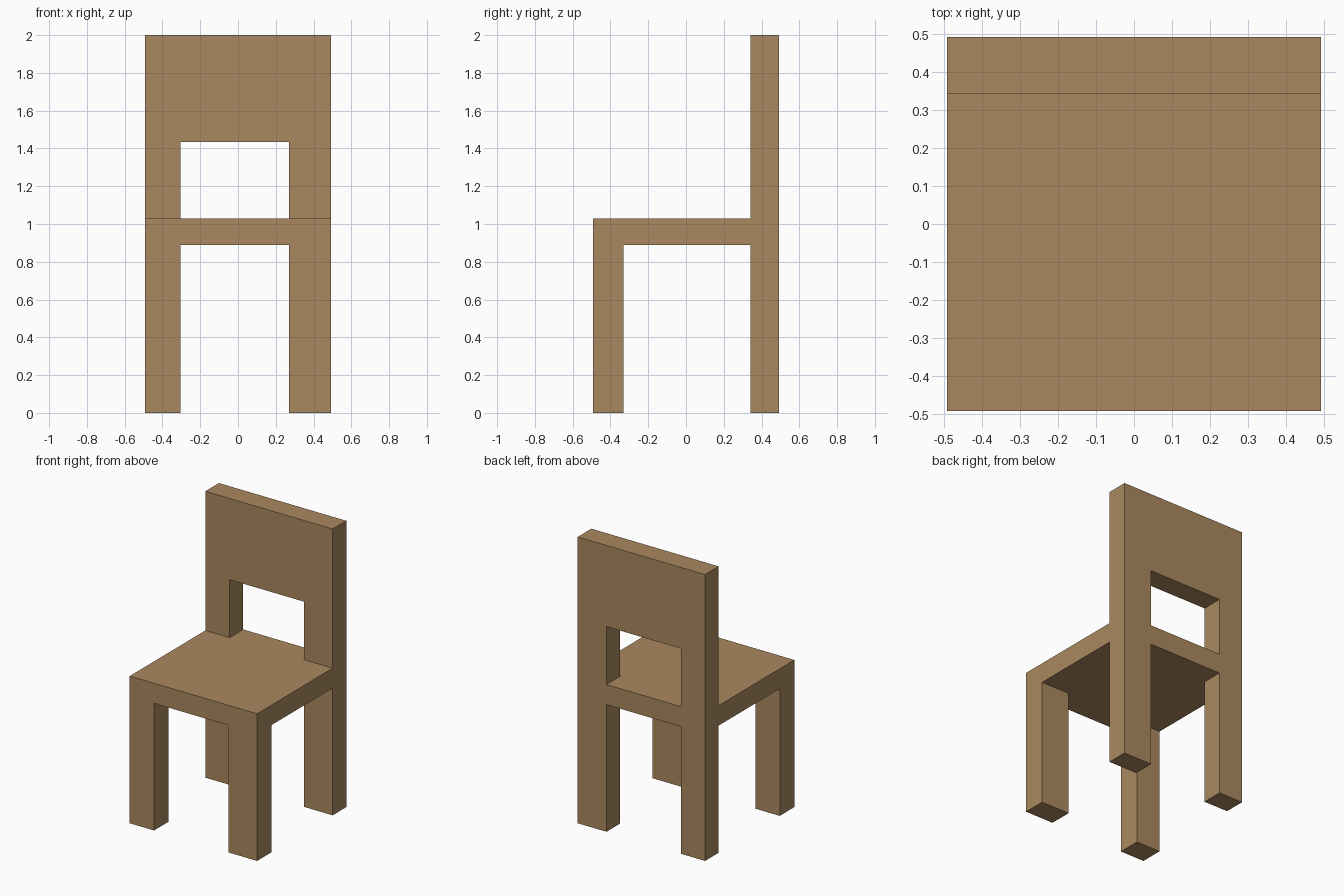
import bpy
import bmesh
import math

if "Cube" in bpy.data.objects:
    bpy.data.objects.remove(bpy.data.objects["Cube"])

# Key dimensions
W = 0.492                      # half width and half depth
XL, XR = -0.304, 0.27          # inner sides of the legs
YF, YB = -0.332, 0.342         # inner faces of front and back frames
Z_UNDER, Z_SEAT, Z_PANEL, Z_TOP = 0.888, 1.028, 1.433, 2.0

wood = bpy.data.materials.new("wood brown")
wood.diffuse_color = (0.402, 0.25, 0.117, 1)
wood.use_nodes = True
wood.node_tree.nodes["Principled BSDF"].inputs["Base Color"].default_value = wood.diffuse_color


def frame(name, loops, y0, y1):
    """Extrude filled x-z outlines (inner loops become holes) from y0 to y1."""
    curve = bpy.data.curves.new(name, 'CURVE')
    curve.dimensions = '2D'
    curve.fill_mode = 'BOTH'
    curve.extrude = (y1 - y0) / 2
    for pts in loops:
        s = curve.splines.new('POLY')
        s.points.add(len(pts) - 1)
        for p, (x, z) in zip(s.points, pts):
            p.co = (x, z, 0, 1)
        s.use_cyclic_u = True
    tmp = bpy.data.objects.new(name + "_outline", curve)
    bpy.context.collection.objects.link(tmp)
    bpy.context.view_layer.update()
    mesh = bpy.data.meshes.new_from_object(tmp.evaluated_get(
        bpy.context.evaluated_depsgraph_get()))
    bpy.data.objects.remove(tmp)

    # Stand the outline upright and weld it into a clean solid
    bm = bmesh.new()
    bm.from_mesh(mesh)
    for v in bm.verts:
        x, z, d = v.co
        v.co = (x, (y0 + y1) / 2 - d, z)
    bmesh.ops.remove_doubles(bm, verts=bm.verts, dist=1e-4)
    bmesh.ops.dissolve_limit(bm, angle_limit=math.radians(1),
                             verts=bm.verts, edges=bm.edges)
    bmesh.ops.recalc_face_normals(bm, faces=bm.faces)
    for f in bm.faces:
        f.smooth = False
        f.material_index = 0
    bm.to_mesh(mesh)
    bm.free()
    mesh.name = name
    mesh.materials.clear()
    mesh.materials.append(wood)
    ob = bpy.data.objects.new(name, mesh)
    bpy.context.collection.objects.link(ob)
    return ob


def arch(top):
    """Outline of two legs joined by everything above the seat underside."""
    return [(-W, 0), (XL, 0), (XL, Z_UNDER), (XR, Z_UNDER),
            (XR, 0), (W, 0), (W, top), (-W, top)]


# Front legs with the front edge of the seat
frame("front_legs", [arch(Z_SEAT)], -W, YF)

# Back legs, posts and back panel, with the window above the seat
window = [(XL, Z_SEAT), (XL, Z_PANEL), (XR, Z_PANEL), (XR, Z_SEAT)]
frame("back_legs_and_backrest", [arch(Z_TOP), window], YB, W)

# Seat slab between the two frames
frame("seat", [[(-W, Z_UNDER), (W, Z_UNDER), (W, Z_SEAT), (-W, Z_SEAT)]], YF, YB)
